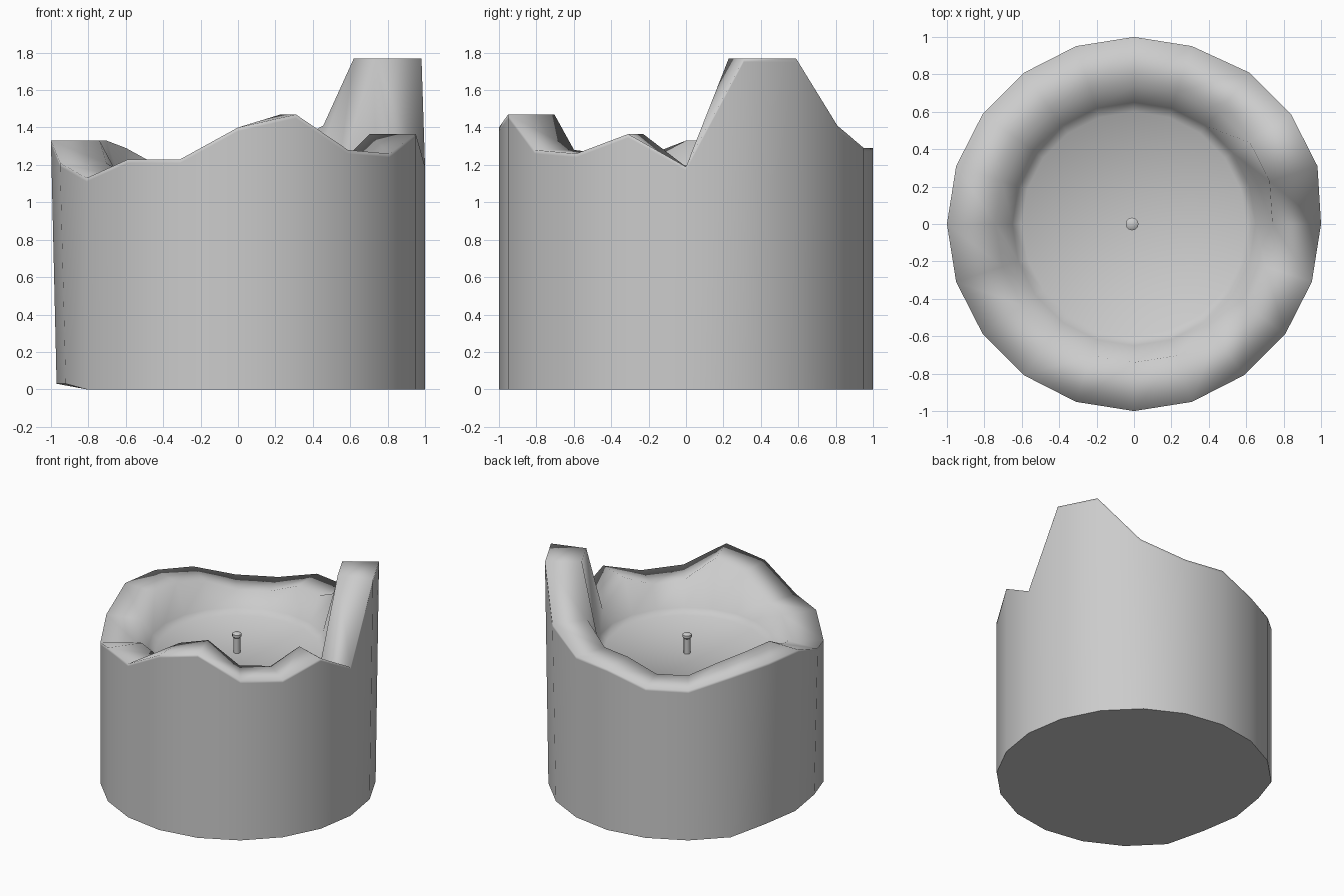
import bpy, bmesh, math

if "Cube" in bpy.data.objects:
    bpy.data.objects.remove(bpy.data.objects["Cube"])

N = 20
# Melted rim height at every 18 degrees, counter-clockwise from +x
RIM = [1.19, 1.77, 1.77, 1.41, 1.29, 1.29, 1.20, 1.20, 1.29, 1.33,
       1.33, 1.21, 1.13, 1.23, 1.23, 1.40, 1.47, 1.28, 1.26, 1.365]
LEAN = {1: 0.03, 2: 0.03, 3: 0.03}      # tall remnant leans outward
CHIP = (9, 10, 11)                      # chipped part of the base


def finish(bm, name):
    bmesh.ops.recalc_face_normals(bm, faces=bm.faces)
    me = bpy.data.meshes.new(name)
    bm.to_mesh(me)
    bm.free()
    ob = bpy.data.objects.new(name, me)
    bpy.context.collection.objects.link(ob)
    return ob


def ring(bm, radius, height, n=N, shift=lambda i: 0.0, cx=0.0):
    return [bm.verts.new((radius * math.cos(2 * math.pi * i / n) + shift(i) + cx,
                          radius * math.sin(2 * math.pi * i / n), height(i)))
            for i in range(n)]


def lathe(bm, rings):
    for a, b in zip(rings, rings[1:]):
        for i in range(len(a)):
            j = (i + 1) % len(a)
            bm.faces.new((a[i], a[j], b[j], b[i])).smooth = True


# Candle body: base, wall, flat melted rim, inner wall and wax pool
bm = bmesh.new()
lean = lambda i: LEAN.get(i, 0.0)
rings = [
    ring(bm, 1.0, lambda i: 0.03 if i in CHIP else 0.0,
         shift=lambda i: 0.03 if i in CHIP else 0.0),
    ring(bm, 1.0, lambda i: RIM[i] - 0.02, shift=lean),
    ring(bm, 1.0, lambda i: RIM[i], shift=lean),
    ring(bm, 0.74, lambda i: RIM[i], shift=lambda i: lean(i) * 0.7),
    ring(bm, 0.65, lambda i: 1.10),
    ring(bm, 0.60, lambda i: 1.06),
]
lathe(bm, rings)
base = bm.faces.new(rings[0][::-1])
for e in base.edges:
    e.smooth = False
centre = bm.verts.new((0, 0, 1.04))
for i in range(N):
    bm.faces.new((rings[-1][i], rings[-1][(i + 1) % N], centre)).smooth = True
finish(bm, "candle_body")

# Wick: thin stem with a slightly wider burnt tip
bm = bmesh.new()
profile = [(0.025, 1.02), (0.025, 1.16), (0.034, 1.17), (0.034, 1.19), (0.02, 1.20)]
rings = [ring(bm, r, lambda i, z=z: z, n=12, cx=-0.01) for r, z in profile]
lathe(bm, rings)
bm.faces.new(rings[0][::-1])
bm.faces.new(rings[-1])
wick = finish(bm, "wick")
bpy.context.view_layer.objects.active = wick
wick.select_set(True)
bpy.ops.object.shade_smooth_by_angle(angle=math.radians(40))
